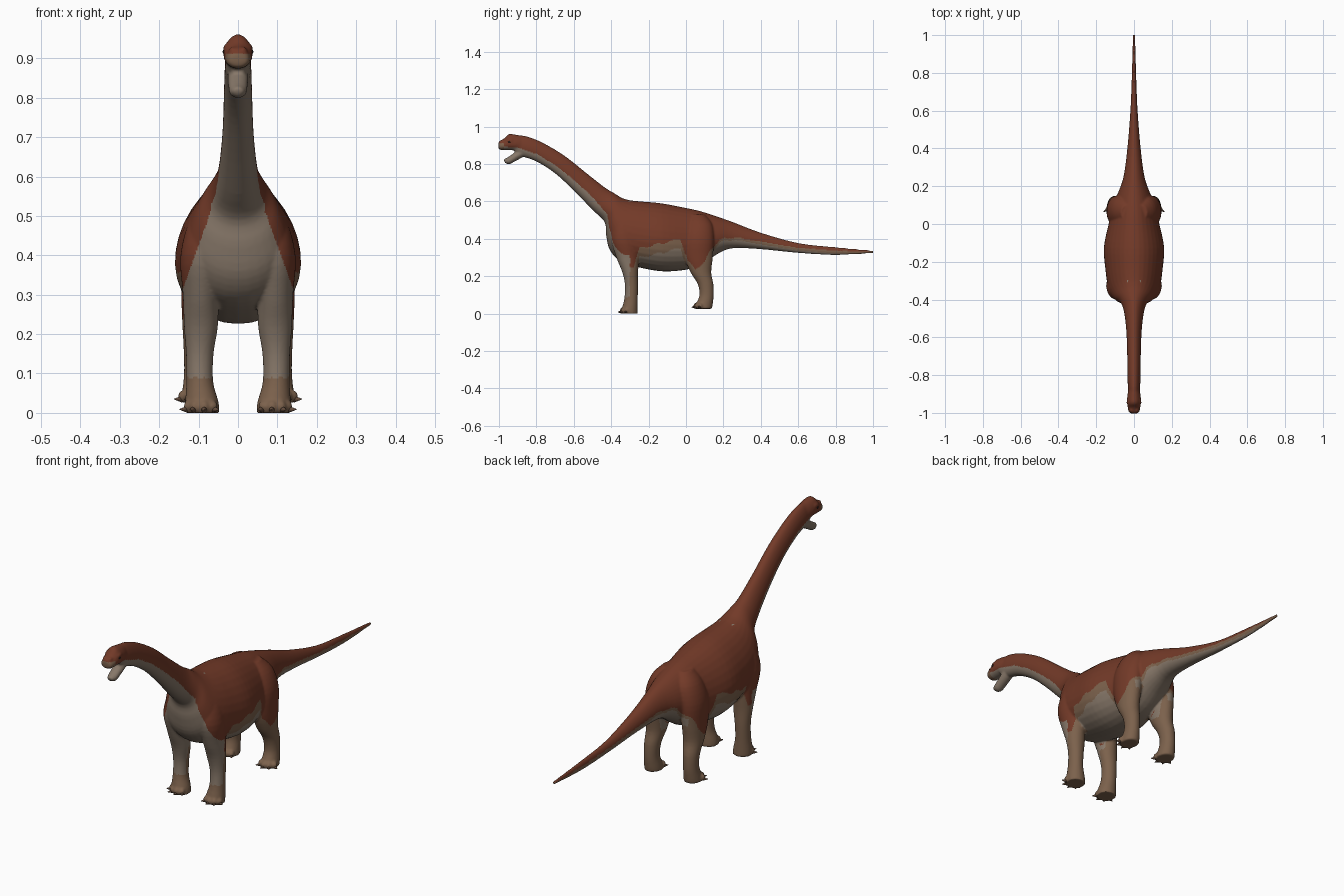
import bpy, bmesh
from math import sin, cos, pi, radians
from mathutils import Vector, Matrix

cube = bpy.data.objects.get("Cube")
if cube:
    bpy.data.objects.remove(cube)


def material(name, rgb):
    mat = bpy.data.materials.new(name)
    mat.use_nodes = True
    mat.diffuse_color = (*rgb, 1)
    mat.node_tree.nodes["Principled BSDF"].inputs["Base Color"].default_value = (*rgb, 1)
    return mat


red = material("rust red hide", (0.17, 0.042, 0.021))
grey = material("warm grey belly", (0.24, 0.185, 0.14))
brown = material("brown leg hide", (0.2, 0.12, 0.072))
dark = material("dark eye", (0.02, 0.012, 0.01))
claw_mat = material("claw brown", (0.13, 0.075, 0.048))
RED, GREY, BROWN = range(3)


def smooth_rings(rings, steps=4):
    """Catmull-Rom interpolation of ring parameters."""
    r = [Vector(v) for v in rings]
    r = [r[0]] + r + [r[-1]]
    out = []
    for a, b, c, d in zip(r, r[1:], r[2:], r[3:]):
        for i in range(steps):
            t = i / steps
            out.append((b * 2 + (c - a) * t + (a * 2 - b * 5 + c * 4 - d) * t ** 2
                        + (b * 3 - a - c * 3 + d) * t ** 3) * 0.5)
    return out + [r[-1]]


def loft(bm, rings, egg=0.0, mirror=1, sides=32):
    """Skin of ellipses; ring = centre x, half width, low y, low z, high y, high z."""
    loops = []
    for x, w, y0, z0, y1, z1 in smooth_rings(rings):
        loop = []
        for k in range(sides):
            a = 2 * pi * k / sides
            s = (1 + sin(a)) / 2
            px = x + w * cos(a) * (1 - egg * sin(a))
            loop.append(bm.verts.new((mirror * px, y0 + (y1 - y0) * s, z0 + (z1 - z0) * s)))
        loops.append(loop)
    for lo, hi in zip(loops, loops[1:]):
        for k in range(sides):
            n = (k + 1) % sides
            bm.faces.new((lo[k], lo[n], hi[n], hi[k]))
    bm.faces.new(loops[0])
    bm.faces.new(loops[-1][::-1])


def blob(bm, centre, size):
    bmesh.ops.create_uvsphere(bm, u_segments=16, v_segments=10, radius=1,
                              matrix=Matrix.Translation(centre) @ Matrix.Diagonal((*size, 1)))


def finish(bm, name, mats):
    bmesh.ops.recalc_face_normals(bm, faces=bm.faces)
    mesh = bpy.data.meshes.new(name)
    bm.to_mesh(mesh)
    bm.free()
    for mat in mats:
        mesh.materials.append(mat)
    mesh.shade_smooth()
    obj = bpy.data.objects.new(name, mesh)
    bpy.context.collection.objects.link(obj)
    return obj


# Tail, trunk and neck: half width, belly point (y, z), back point (y, z)
trunk = [
    (.006, 1.003, .324, 1.003, .337), (.011, .8, .314, .8, .356), (.019, .6, .325, .6, .378),
    (.035, .4, .345, .4, .433), (.055, .25, .35, .25, .49), (.085, .17, .32, .15, .525),
    (.115, .08, .26, .07, .55), (.133, 0, .235, 0, .565), (.158, -.12, .226, -.13, .59),
    (.15, -.24, .245, -.24, .6), (.138, -.35, .28, -.29, .605), (.122, -.407, .34, -.315, .61),
    (.1, -.427, .42, -.345, .62), (.07, -.435, .49, -.385, .645), (.051, -.5, .555, -.43, .672),
    (.04, -.6, .658, -.53, .75), (.036, -.7, .75, -.65, .845), (.034, -.8, .814, -.77, .916),
    (.032, -.88, .842, -.86, .95), (.026, -.915, .86, -.92, .953)]
skull = [
    (.028, -.87, .86, -.87, .95), (.035, -.91, .872, -.91, .957), (.036, -.95, .874, -.947, .96),
    (.032, -.977, .874, -.972, .937), (.027, -.997, .877, -.994, .925), (.014, -1.003, .888, -1.003, .915)]
jaw = [
    (.026, -.87, .838, -.885, .885), (.025, -.912, .816, -.93, .852),
    (.022, -.945, .799, -.957, .834), (.013, -.968, .806, -.975, .826)]
# Legs: height, centre x, centre y, half width, half depth
front_leg = [
    (0, .09, -.302, .044, .044), (.03, .092, -.3, .042, .042), (.08, .097, -.294, .034, .036),
    (.15, .097, -.291, .035, .035), (.22, .094, -.298, .043, .042), (.3, .094, -.312, .046, .06),
    (.4, .09, -.328, .056, .073), (.5, .07, -.325, .05, .062), (.56, .05, -.315, .03, .04)]
hind_leg = [
    (.026, .104, .092, .04, .046), (.05, .104, .098, .038, .045), (.1, .104, .11, .033, .038),
    (.16, .102, .104, .036, .042), (.22, .098, .08, .043, .055), (.3, .095, .068, .049, .075),
    (.4, .088, .068, .055, .082), (.48, .065, .07, .05, .07), (.53, .04, .06, .03, .04)]

body = bmesh.new()
claws = bmesh.new()
for part, egg in ((trunk, .15), (skull, .18), (jaw, 0)):
    loft(body, [(0, *ring) for ring in part], egg)

for side in (1, -1):
    for leg in (front_leg, hind_leg):
        loft(body, [(x, rx, y - ry, z, y + ry, z) for z, x, y, rx, ry in leg], 0, side)
        # Toes fan out around the front of the foot, each with a claw
        floor, fx, fy = leg[0][:3]
        for angle in (-40, -5, 30, 65):
            a = radians(angle)
            out = Vector((side * sin(a), -cos(a), 0))
            toe = Vector((side * fx, fy, floor + .016)) + out * .038
            blob(body, toe, (.014, .015, .016))
            spin = out.to_track_quat('Z', 'Y').to_matrix().to_4x4()
            tip = toe + out * .015 - Vector((0, 0, .007))
            bmesh.ops.create_cone(claws, cap_ends=True, segments=10, radius1=.009, radius2=.001,
                                  depth=.022, matrix=Matrix.Translation(tip) @ spin)
    # Brow ridge and nostril swelling
    blob(body, (side * .028, -.94, .925), (.01, .022, .012))
    blob(body, (side * .014, -.985, .921), (.009, .012, .009))

# Fuse the parts into one hide
hide = finish(body, "body", (red, grey, brown))
remesh = hide.modifiers.new("fuse", 'REMESH')
remesh.mode = 'VOXEL'
remesh.voxel_size = .005
relax = hide.modifiers.new("relax", 'SMOOTH')
relax.factor = .5
relax.iterations = 5
graph = bpy.context.evaluated_depsgraph_get()
fused = bpy.data.meshes.new_from_object(hide.evaluated_get(graph))
hide.modifiers.clear()
hide.data = fused
fused.materials.clear()
for mat in (red, grey, brown):
    fused.materials.append(mat)
fused.shade_smooth()

# Lower edge of the red back: y, z
edge = [(-1.1, .9), (-.9, .888), (-.8, .855), (-.7, .795), (-.6, .715), (-.5, .625), (-.42, .53),
        (-.39, .3), (-.34, .265), (-.28, .25), (-.25, .35), (-.11, .38), (-.03, .4), (.01, .28),
        (.05, .24), (.1, .275), (.13, .34), (.18, .395), (.25, .41), (.4, .385), (.6, .353),
        (.8, .336), (1.1, .331)]


def edge_height(y):
    for (y0, z0), (y1, z1) in zip(edge, edge[1:]):
        if y <= y1:
            return z0 + (z1 - z0) * (y - y0) / (y1 - y0)
    return edge[-1][1]


def hide_colour(c, n):
    x, y, z = abs(c.x), c.y, c.z
    line = edge_height(y) + .005 * sin(y * 70) * (-.4 < y < .3)
    if y < -.3 and z < .6 and n.y < .2 and x < .055 + (.55 - z) * .36:
        # Pale chest running down the front of the forelegs
        return BROWN if z < .09 else GREY
    if y < -.97 and z < .912 and z > .87:
        return BROWN
    if z > line and not (x < .075 and n.z < -.2 and z < .3):
        return RED
    if y < -.4:
        return GREY
    if y > .14 and z > .3:
        return BROWN if z > line - .014 else GREY
    if z < .225:
        return GREY if n.y < -.6 and y < -.2 and z > .09 else BROWN
    if -.25 < y < 0:
        return BROWN if z > line - .05 else GREY
    return GREY if x < .06 else BROWN


for face in fused.polygons:
    face.material_index = hide_colour(face.center, face.normal)

finish(claws, "claws", (claw_mat,))

# Eyes under the brow
eyes = bmesh.new()
for side in (1, -1):
    blob(eyes, (side * .034, -.945, .917), (.005, .007, .006))
finish(eyes, "eyes", (dark,))
